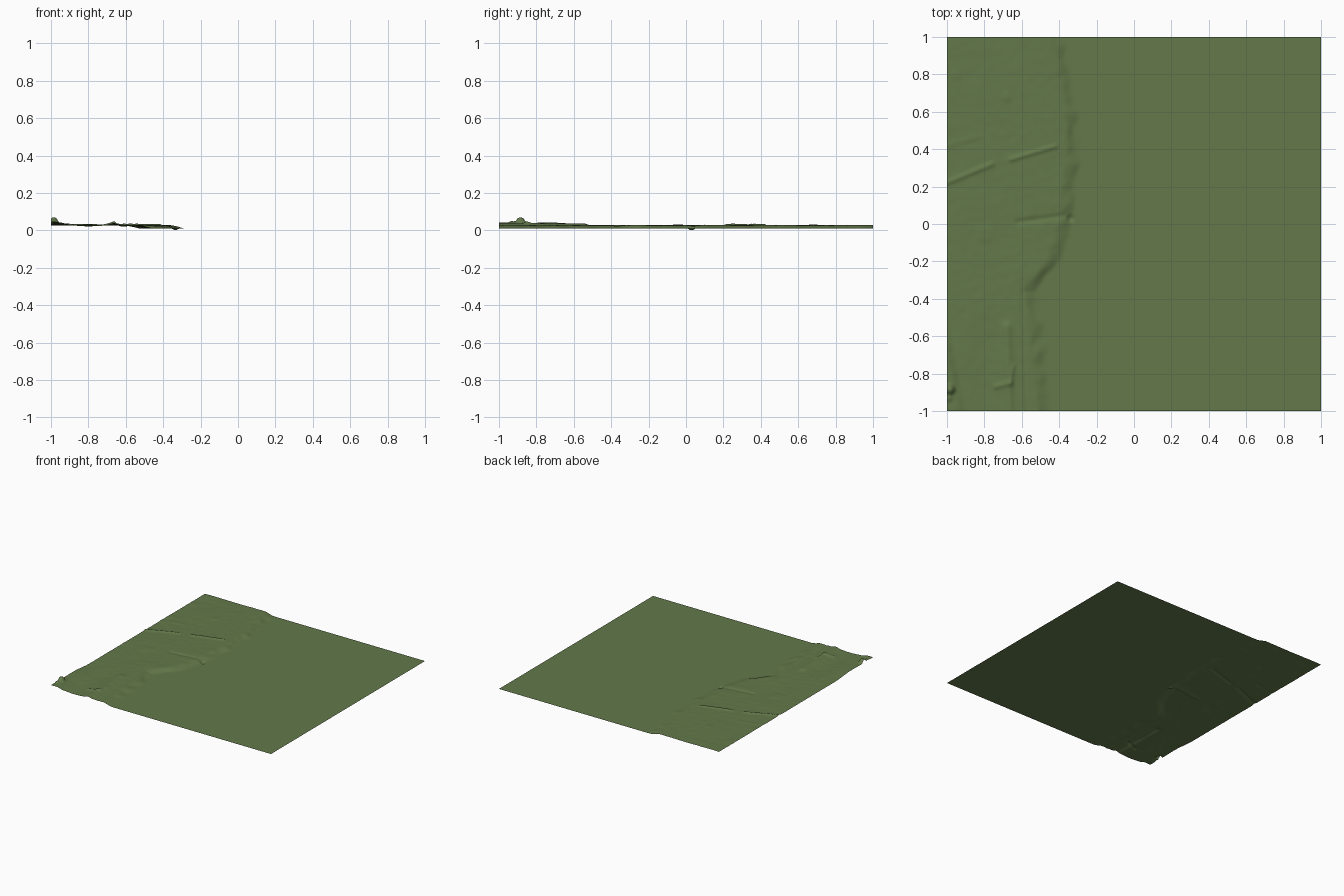
import bpy
import bmesh
import math
from mathutils import Vector, noise

cube = bpy.data.objects.get("Cube")
if cube:
    bpy.data.objects.remove(cube, do_unlink=True)

SEA, LAND = 0.01, 0.028

# Shoreline as (y, x) pairs
SHORE = [(-1, -.47), (-.7, -.49), (-.5, -.51), (-.36, -.55), (-.2, -.42), (-.1, -.38),
         (0, -.35), (.2, -.33), (.4, -.31), (.6, -.32), (.8, -.36), (1, -.40)]

# Banks and ditches: start, end, half width, height
STRIPS = [((-1, .22), (-.76, .32), .012, .007),
          ((-.66, .345), (-.42, .415), .010, .008),
          ((-.62, .01), (-.37, .045), .014, -.006),
          ((-.68, -.55), (-.665, -1), .025, .010),
          ((-.60, -.30), (-.575, -1), .009, -.003),
          ((-1, .42), (-.82, .47), .015, .002),
          ((-.74, -.87), (-.66, -.85), .014, .007),
          ((-.66, -.85), (-.645, -.76), .012, .005)]

# Rounded mounds and hollows: x, y, radius, height
MOUNDS = [(-.985, -.885, .024, .028), (-.99, -.93, .018, .009),
          (-.34, .03, .018, -.009), (-.68, .68, .025, .003),
          (-.95, .8, .03, .003), (-.8, -.05, .05, .003)]


def smooth(t):
    t = min(max(t, 0), 1)
    return t * t * (3 - 2 * t)


def shore_x(y):
    for (y0, x0), (y1, x1) in zip(SHORE, SHORE[1:]):
        if y <= y1:
            return x0 + (x1 - x0) * (y - y0) / (y1 - y0)
    return SHORE[-1][1]


def strip_distance(p, a, b):
    a, b = Vector(a), Vector(b)
    t = (p - a).dot(b - a) / (b - a).length_squared
    return (p - a - (b - a) * min(max(t, 0), 1)).length


def height(x, y):
    p = Vector((x, y))
    wobble = .02 * noise.noise(Vector((x * 14, y * 14, 0)))
    land = smooth((shore_x(y) + .03 + wobble - x) / .09)
    z = LAND - SEA
    # Raised south-west corner and the shallow trough beside it
    z += .013 * smooth((-.89 - .2 * (y + 1) - x) / .06) * smooth((-.35 - y) / .3)
    z -= .005 * math.exp(-((x + .8) / .07) ** 2) * smooth((-.4 - y) / .3)
    z += .0025 * noise.noise(Vector((x * 5, y * 5, 2)))
    z += .0012 * noise.noise(Vector((x * 22, y * 22, 5)))
    for a, b, width, rise in STRIPS:
        z += rise * math.exp(-(strip_distance(p, a, b) / width) ** 2)
    z = SEA + z * land
    for mx, my, radius, rise in MOUNDS:
        d = math.hypot(x - mx, y - my) / radius
        z += rise * math.exp(-d ** 4)
    return max(z, 0)


# Fine columns on the land, wide ones over the flat water
xs = [-1 + .008 * i for i in range(96)] + [-.2, .2, .6, 1]
ys = [-1 + .01 * j for j in range(201)]
bm = bmesh.new()
rows = [[bm.verts.new((x, y, height(x, y) if x < -.22 else SEA)) for x in xs] for y in ys]
for low, high in zip(rows, rows[1:]):
    for i in range(len(xs) - 1):
        bm.faces.new((low[i], low[i + 1], high[i + 1], high[i])).smooth = True

mesh = bpy.data.meshes.new("coastal_terrain")
bm.to_mesh(mesh)
bm.free()
terrain = bpy.data.objects.new("coastal_terrain", mesh)
bpy.context.collection.objects.link(terrain)

# Single moss green surface
green = bpy.data.materials.new("moss_green")
green.use_nodes = True
colour = (.125, .190, .068, 1)
green.diffuse_color = colour
green.node_tree.nodes["Principled BSDF"].inputs["Base Color"].default_value = colour
mesh.materials.append(green)
